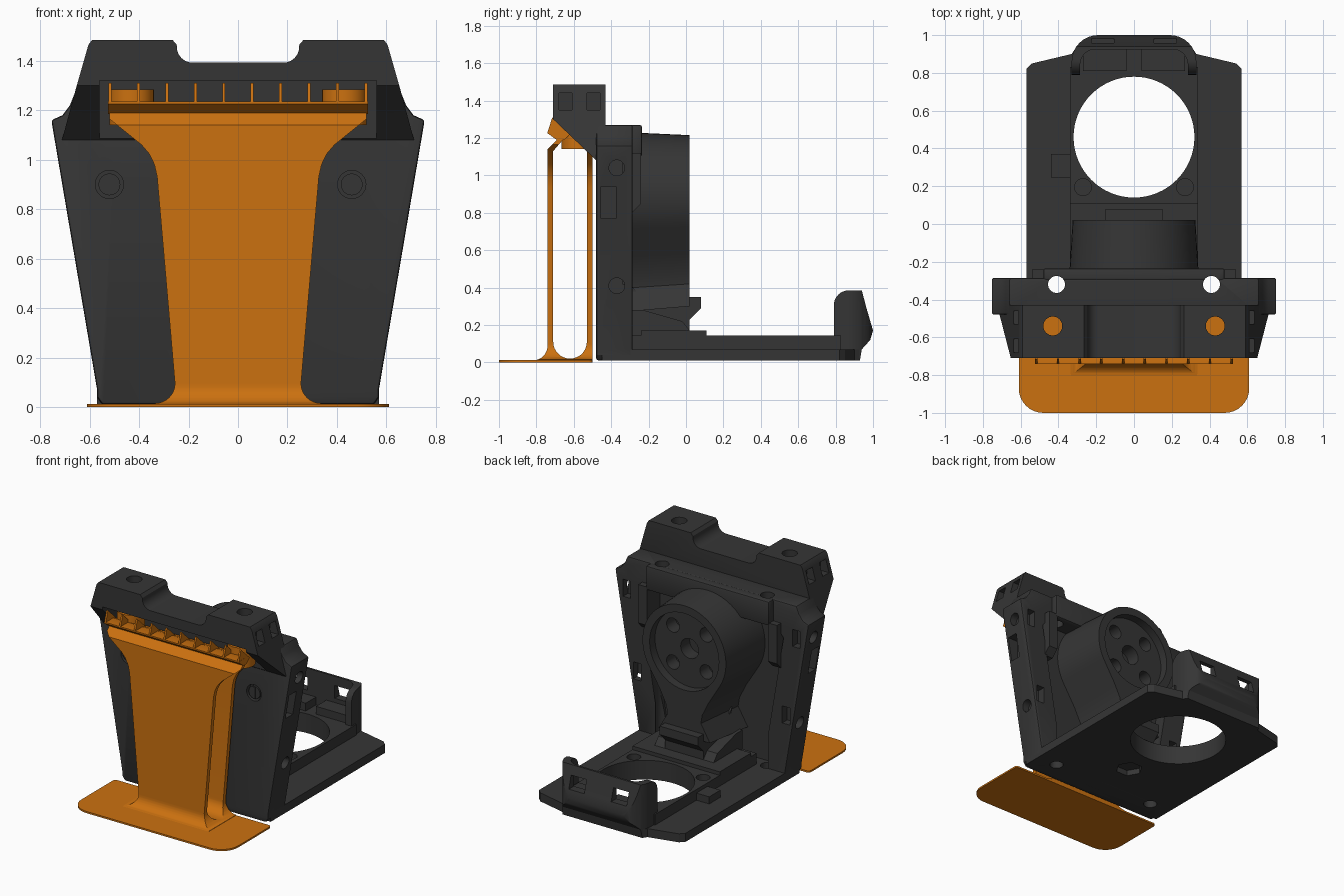
import bpy, bmesh, math

old = bpy.data.objects.get("Cube")
if old:
    bpy.data.objects.remove(old, do_unlink=True)


def material(name, rgb):
    m = bpy.data.materials.new(name)
    m.use_nodes = True
    m.diffuse_color = (*rgb, 1)
    m.node_tree.nodes["Principled BSDF"].inputs["Base Color"].default_value = (*rgb, 1)
    return m


DARK = material("charcoal plastic", (0.036, 0.036, 0.036))
ORANGE = material("orange plastic", (0.6, 0.165, 0.005))
parts = []


def prism(name, pts, axis, a, b, mat=DARK):
    """Extrude a flat outline along an axis from a to b."""
    place = {"x": lambda p, t: (t, p[0], p[1]),
             "y": lambda p, t: (p[0], t, p[1]),
             "z": lambda p, t: (p[0], p[1], t)}[axis]
    bm = bmesh.new()
    ends = [[bm.verts.new(place(p, t)) for p in pts] for t in (a, b)]
    bm.faces.new(ends[0])
    bm.faces.new(ends[1][::-1])
    n = len(pts)
    for i in range(n):
        j = (i + 1) % n
        bm.faces.new((ends[0][i], ends[0][j], ends[1][j], ends[1][i]))
    bmesh.ops.recalc_face_normals(bm, faces=bm.faces)
    me = bpy.data.meshes.new(name)
    bm.to_mesh(me)
    bm.free()
    me.materials.append(mat)
    ob = bpy.data.objects.new(name, me)
    bpy.context.collection.objects.link(ob)
    parts.append(ob)
    return ob


def box(name, x0, x1, y0, y1, z0, z1, mat=DARK):
    return prism(name, [(x0, y0), (x1, y0), (x1, y1), (x0, y1)], "z", z0, z1, mat)


def arc(cx, cy, r, start, end, n=8):
    steps = [math.radians(start + (end - start) * i / n) for i in range(n + 1)]
    return [(cx + r * math.cos(t), cy + r * math.sin(t)) for t in steps]


def cyl(name, u, v, r, axis, a, b, mat=DARK, n=32):
    return prism(name, arc(u, v, r, 0, 360, n)[:-1], axis, a, b, mat)


def sym(half):
    """Mirror the right half of an outline to the left."""
    return half + [(-x, y) for x, y in reversed(half)]


def rounded(x, y0, y1, r0, r1):
    """Plan outline with rounded front and back corners."""
    return sym(arc(x - r0, y0 + r0, r0, -90, 0) + arc(x - r1, y1 - r1, r1, 0, 90))


def apply(ob, mod):
    bpy.context.view_layer.objects.active = ob
    bpy.ops.object.modifier_apply(modifier=mod.name)


def cut(ob, tool, op="DIFFERENCE", keep=False):
    mod = ob.modifiers.new("cut", "BOOLEAN")
    mod.operation, mod.solver, mod.object = op, "EXACT", tool
    apply(ob, mod)
    if not keep:
        parts.remove(tool)
        bpy.data.objects.remove(tool, do_unlink=True)


def bevel(ob, width, segments=2):
    mod = ob.modifiers.new("bevel", "BEVEL")
    mod.width, mod.segments = width, segments
    mod.limit_method, mod.angle_limit = "ANGLE", math.radians(40)
    apply(ob, mod)


# Upright body: tapered shell, open at the back
body = prism("body_shell", sym([(0.55, 0.01), (0.57, 0.04), (0.57, 0.07), (0.755, 1.16),
                                (0.71, 1.18), (0.68, 1.22), (0.66, 1.27)]), "y", -0.48, -0.285)
bevel(body, 0.012)
cut(body, prism("tool", sym([(0.40, 0.07), (0.56, 1.02), (0.5, 1.1)]), "y", -0.38, -0.2))
shelf = box("rear_shelf", -0.48, 0.48, -0.3, -0.235, 1.1, 1.27)
bevel(shelf, 0.012)
base = prism("base_plate", sym([(0.57, -0.45), (0.57, 0.82), (0.54, 0.85), (0.33, 0.9),
                                (0.31, 0.93)]), "z", 0.01, 0.07)
deck = box("raised_deck", -0.34, 0.34, -0.3, 0.83, 0.06, 0.145)

for s in (-1, 1):
    # Alignment holes through shelf and base
    for ob in (body, shelf, base):
        cut(ob, cyl("tool", s * 0.41, -0.32, 0.045, "z", -0.1, 1.6))
    # Side sockets and slots
    for z in (0.41, 1.04):
        x = s * (0.56 + 0.17 * z)
        cut(body, cyl("tool", -0.37, z, 0.042, "x", x - 0.05, x + 0.05))
    x = s * 0.71
    cut(body, box("tool", x - 0.07, x + 0.07, -0.455, -0.375, 0.77, 0.94))
    # Rear pockets in the side walls
    for z, x in ((0.48, 0.58), (1.04, 0.66)):
        cut(body, box("tool", s * x - 0.03, s * x + 0.03, -0.34, -0.2, z - 0.06, z + 0.06))
    # Corner blocks beside the hub
    cheek = prism("shelf_bracket", [(-0.38, 0.8), (-0.29, 0.8), (-0.24, 0.85),
                                    (-0.24, 1.12), (-0.38, 1.12)], "x", s * 0.47, s * 0.54)
    # Screws set in the front
    fx = -0.52 if s < 0 else 0.46
    cut(body, cyl("tool", fx, 0.9, 0.057, "y", -0.55, -0.44))
    cyl("front_screw", fx, 0.9, 0.044, "y", -0.475, -0.43)

# Screw slot
box("screw_slot_bar", 0.453, 0.467, -0.48, -0.44, 0.86, 0.94)

# Top block: wedge with a central notch
top = prism("top_block", [(-0.71, 1.485), (-0.43, 1.485), (-0.43, 1.2), (-0.47, 1.07),
                          (-0.49, 1.09), (-0.71, 1.3)], "x", -0.8, 0.8)
cut(top, prism("tool", sym([(0.72, 1.05), (0.655, 1.29), (0.605, 1.465), (0.59, 1.485),
                            (0.265, 1.485), (0.248, 1.465)] + arc(0.185, 1.455, 0.062, 0, -90)),
               "y", -0.8, -0.3), "INTERSECT")
cut(top, box("tool", -0.56, 0.56, -0.8, -0.485, 1.0, 1.32))
for s in (-1, 1):
    cut(top, cyl("tool", s * 0.43, -0.54, 0.05, "z", 1.25, 1.6))
    for y in (-0.645, -0.495):
        cut(top, box("tool", s * 0.57, s * 0.7, y - 0.035, y + 0.035, 1.35, 1.44))

# Round hub with a tapering neck
hub_shape = sym([(0.2, 0.3), (0.13, 0.42), (0.14, 0.48), (0.19, 0.58)]
                + arc(0, 0.89, 0.325, -32, 90, 18)[:-1] + [(0.0, 1.215)])
hub_shape.pop(len(hub_shape) // 2)
hub = prism("hub_housing", hub_shape, "y", -0.4, 0.02)
for v in hub.data.vertices:  # slight flare toward the body
    if v.co.y < -0.3:
        v.co.x *= 1.08
        v.co.z = 0.89 + (v.co.z - 0.89) * 1.06
cut(hub, cyl("tool", 0, 0.89, 0.27, "y", -0.04, 0.1, n=40))
for u, v, r in [(0, 0, 0.07)] + [(a, b, 0.05) for a in (-0.13, 0.13) for b in (-0.13, 0.13)]:
    cut(hub, cyl("tool", u, 0.89 + v, r, "y", -0.14, 0.1, n=20))

# Hinge foot below the neck
prism("hinge_block", [(-0.3, 0.42), (-0.24, 0.35), (0.08, 0.35), (0.08, 0.29), (0.02, 0.23),
                      (0.02, 0.1), (-0.3, 0.1)], "x", -0.15, 0.15)
prism("hinge_base", [(-0.3, 0.28), (-0.23, 0.28), (-0.02, 0.22), (0.02, 0.17), (0.02, 0.1),
                     (-0.3, 0.1)], "x", -0.23, 0.23)
box("hinge_step", -0.34, 0.34, -0.24, 0.11, 0.1, 0.17)

# Round opening, sockets and small block in the deck
for ob in (base, deck):
    cut(ob, cyl("tool", 0, 0.46, 0.32, "z", -0.1, 0.3, n=64))
for s in (-1, 1):
    cut(deck, cyl("tool", s * 0.27, 0.195, 0.045, "z", 0.1, 0.3, n=24))
cut(base, cyl("tool", 0, -0.05, 0.09, "z", -0.1, 0.05, n=6))
box("side_latch", -0.44, -0.32, 0.245, 0.37, 0.06, 0.12)

# End lip: curved wall with two windows
lip = prism("end_lip", [(0.93, 0.01), (0.94, 0.07), (0.985, 0.12), (1.0, 0.17), (0.965, 0.29),
                        (0.94, 0.385)] + arc(0.87, 0.305, 0.08, 90, 180)
            + [(0.79, 0.06), (0.82, 0.01)], "x", -0.4, 0.4)
cut(lip, prism("tool", rounded(0.33, 0.5, 1.0, 0.02, 0.14), "z", -0.1, 0.6), "INTERSECT")
cut(lip, prism("tool", rounded(0.285, 0.4, 0.925, 0.02, 0.08), "z", 0.145, 0.6))
for s in (-1, 1):
    cut(lip, box("tool", s * 0.165 - 0.06, s * 0.165 + 0.06, 0.85, 1.1, 0.23, 0.32))
    box("lip_inner_block", s * 0.155 - 0.115, s * 0.155 + 0.115, 0.81, 0.93, 0.12, 0.2)

# Orange foot
prism("stand_foot", rounded(0.61, -1.0, -0.5, 0.13, 0.02), "z", 0, 0.012, ORANGE)

# Orange stand: two sheets joined at the bottom, trimmed to a flared outline
stand = prism("stand_column",
              [(-0.82, 0.004)] + arc(-0.82, 0.09, 0.08, -90, 0)
              + [(-0.74, 1.14), (-0.69, 1.19), (-0.65, 1.2), (-0.71, 1.13)]
              + arc(-0.62, 0.11, 0.09, 180, 360, 14)
              + [(-0.53, 1.16), (-0.5, 1.16), (-0.5, 0.004)], "x", -0.8, 0.8, ORANGE)
cut(stand, prism("tool", sym([(0.33, 0.0)] + arc(0.335, 0.095, 0.08, 270, 180)
                             + [(0.327, 0.93), (0.338, 0.98), (0.36, 1.025), (0.39, 1.06),
                                (0.52, 1.165), (0.52, 1.3)]), "y", -1.2, -0.3, ORANGE), "INTERSECT")

# Ribbed tray on top of the stand
prism("tray_floor", [(-0.74, 1.235), (-0.74, 1.225), (-0.685, 1.185), (-0.65, 1.19),
                     (-0.62, 1.22), (-0.66, 1.235)], "x", -0.525, 0.525, ORANGE)
for i in range(10):
    x = -0.518 + i * 0.1151
    prism("tray_rib", [(-0.74, 1.23), (-0.66, 1.2), (-0.62, 1.22), (-0.715, 1.31)],
          "x", x - 0.006, x + 0.006, ORANGE)
for s in (-1, 1):
    cyl("stand_boss", s * 0.43, -0.575, 0.09, "z", 1.14, 1.285, ORANGE)

# Smooth rounded faces, keep edges crisp
bpy.ops.object.select_all(action="DESELECT")
for ob in parts:
    ob.select_set(True)
bpy.context.view_layer.objects.active = body
bpy.ops.object.shade_smooth_by_angle(angle=math.radians(30))
